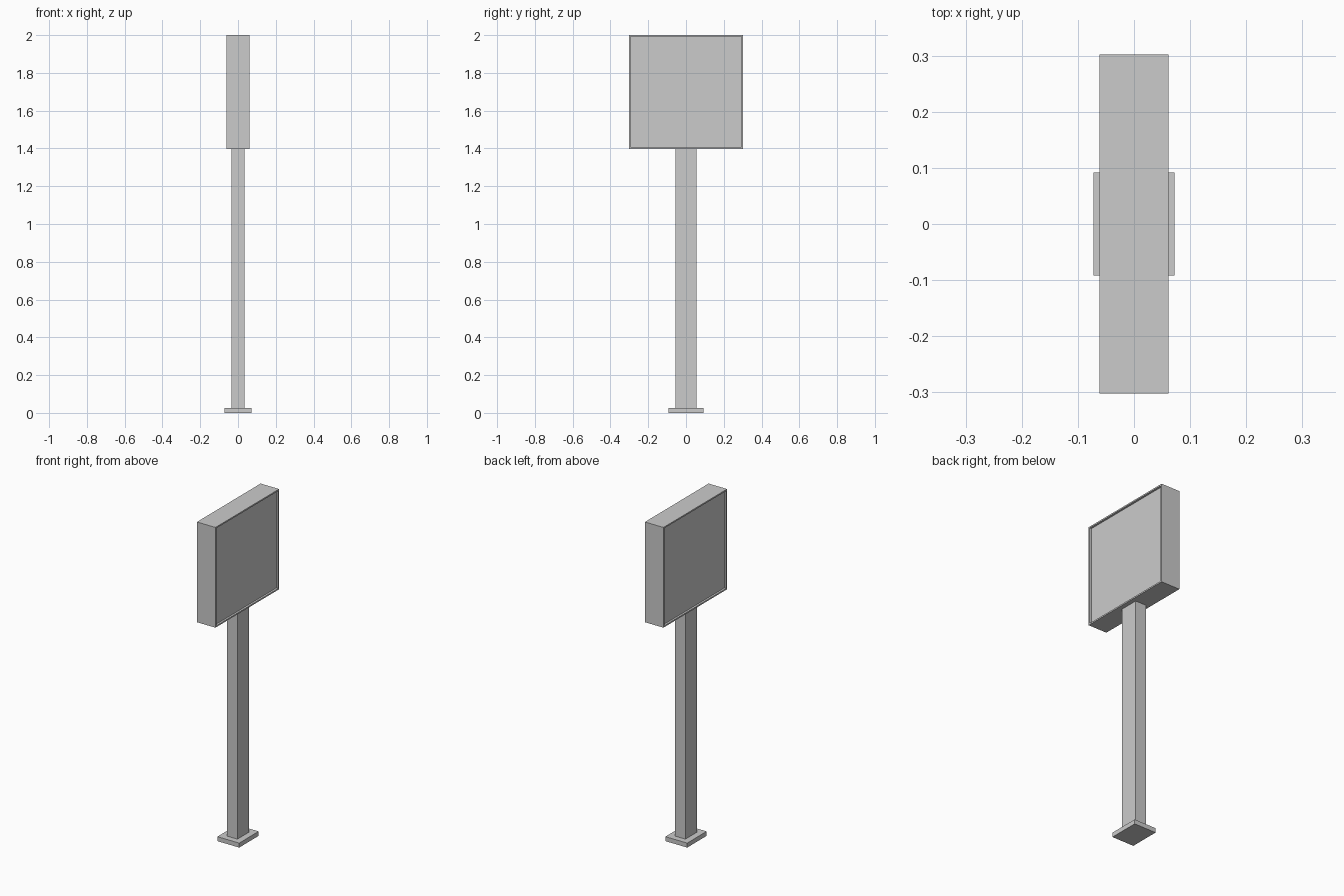
import bpy, bmesh
from mathutils import Matrix

if "Cube" in bpy.data.objects:
    bpy.data.objects.remove(bpy.data.objects["Cube"])


def box(name, size_x, size_y, z0, z1, rim=0.0, recess=0.0):
    """Box centred on the z axis, optionally with recessed +x and -x faces."""
    bm = bmesh.new()
    bmesh.ops.create_cube(bm, size=1.0, matrix=Matrix.Translation((0, 0, (z0 + z1) / 2))
                          @ Matrix.Diagonal((size_x, size_y, z1 - z0, 1)))
    if rim:
        bm.normal_update()
        sides = [f for f in bm.faces if abs(f.normal.x) > 0.9]
        # flat rim first, then a straight-walled recess
        bmesh.ops.inset_individual(bm, faces=sides, thickness=rim)
        for face in sides:
            direction = 1 if face.normal.x > 0 else -1
            panel = bmesh.ops.extrude_discrete_faces(bm, faces=[face])["faces"][0]
            bmesh.ops.translate(bm, verts=panel.verts, vec=(-direction * recess, 0, 0))
    bmesh.ops.recalc_face_normals(bm, faces=bm.faces)
    mesh = bpy.data.meshes.new(name)
    bm.to_mesh(mesh)
    bm.free()
    obj = bpy.data.objects.new(name, mesh)
    bpy.context.collection.objects.link(obj)
    return obj


# Foot plate on the ground
box("base_plate", 0.145, 0.184, 0.0, 0.027)

# Upright rectangular post
box("post", 0.07, 0.112, 0.027, 1.398)

# Double-sided sign box with recessed panels
box("sign_box", 0.123, 0.604, 1.398, 2.0, rim=0.012, recess=0.012)
